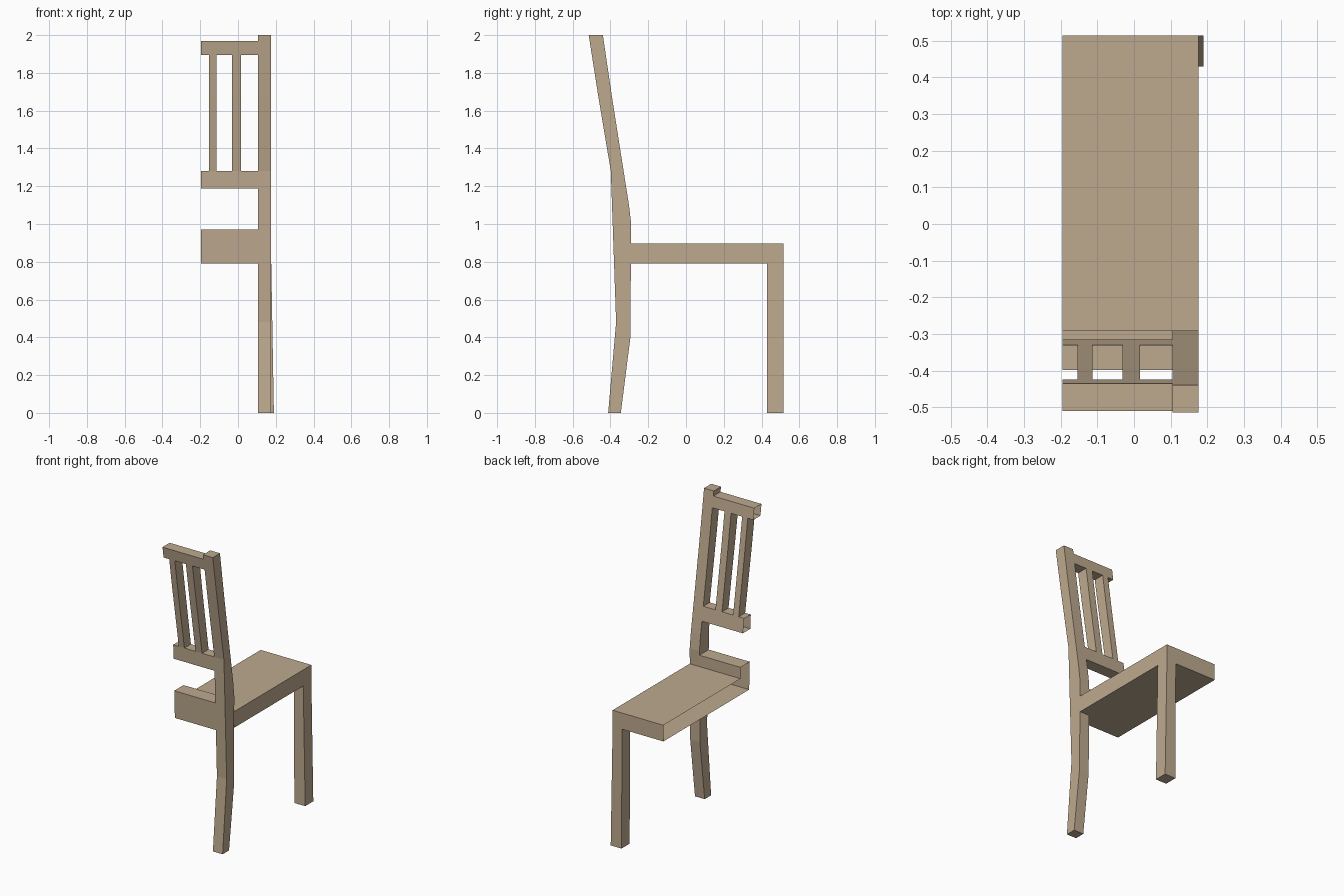
import bpy, bmesh

if "Cube" in bpy.data.objects:
    bpy.data.objects.remove(bpy.data.objects["Cube"])

wood = bpy.data.materials.new("tan wood")
wood.diffuse_color = (0.515, 0.402, 0.275, 1)
wood.use_nodes = True
wood.node_tree.nodes["Principled BSDF"].inputs["Base Color"].default_value = wood.diffuse_color

CUT = -0.195              # open cut plane of the half chair
IN, OUT = 0.105, 0.176    # inner and outer side of the back post

# Side profile of the chair back as (z, y) points: rear and seat-facing edges
REAR = [(0, -0.412), (0.48, -0.37), (1.28, -0.398), (1.68, -0.465), (2.0, -0.515)]
FACE = [(0, -0.345), (0.395, -0.295), (1.0, -0.29), (1.1, -0.302),
        (1.68, -0.393), (2.0, -0.44)]


def y_at(edge, z):
    for (za, ya), (zb, yb) in zip(edge, edge[1:]):
        if za <= z <= zb:
            return ya + (yb - ya) * (z - za) / (zb - za)


def edge_points(edge, z0, z1):
    zs = [z0] + [z for z, _ in edge if z0 < z < z1] + [z1]
    return [(y_at(edge, z), z) for z in zs]


def band(z0, z1):
    """Closed (y, z) outline of the chair back between two heights."""
    return edge_points(FACE, z0, z1) + edge_points(REAR, z0, z1)[::-1]


def extrude(name, outline, x0, x1, drop=lambda f: False, shape=None):
    """Extrude a (y, z) outline along x, leaving out faces that match drop."""
    bm = bmesh.new()
    a = [bm.verts.new((x0, y, z)) for y, z in outline]
    b = [bm.verts.new((x1, y, z)) for y, z in outline]
    bm.faces.new(a[::-1])
    bm.faces.new(b)
    n = len(a)
    for i in range(n):
        j = (i + 1) % n
        bm.faces.new((a[i], a[j], b[j], b[i]))
    bmesh.ops.recalc_face_normals(bm, faces=bm.faces)
    if shape:
        for v in bm.verts:
            shape(v)
    bm.normal_update()
    gone = [f for f in bm.faces if drop(f)]
    bmesh.ops.delete(bm, geom=gone, context='FACES')
    mesh = bpy.data.meshes.new(name)
    bm.to_mesh(mesh)
    bm.free()
    mesh.materials.append(wood)
    ob = bpy.data.objects.new(name, mesh)
    bpy.context.collection.objects.link(ob)
    return ob


def rect(y0, y1, z0, z1):
    return [(y0, z0), (y1, z0), (y1, z1), (y0, z1)]


def ends(f):
    return abs(f.normal.x) > 0.9


# Back leg and post in one bent piece
extrude("back_post", band(0, 2.0), IN, OUT)

# Seat: hollow, open at the cut and toward the rear apron
extrude("seat", rect(-0.29, 0.515, 0.79, 0.897), CUT, OUT,
        lambda f: f.normal.x < -0.9 or f.normal.y < -0.9)

# Rear apron, open at its ends and where it joins the seat
apron = [(-0.295 + 0.005, 0.79), (-0.29, 0.897), (-0.29, 0.972),
         (y_at(REAR, 0.972), 0.972), (y_at(REAR, 0.79), 0.79)]
extrude("rear_apron", apron, CUT, IN,
        lambda f: ends(f) or (f.normal.y > 0.9 and f.calc_center_median().z < 0.89))


# Front leg, flaring slightly outward to the floor
def flare(v):
    if v.co.z < 0.1:
        v.co.x += 0.014 if v.co.x > 0.15 else 0.004


extrude("front_leg", rect(0.43, 0.515, 0, 0.79), 0.107, OUT,
        lambda f: f.normal.z > 0.9, flare)

# Back rails, open at the cut
for name, z0, z1 in (("lower_rail", 1.187, 1.28), ("top_rail", 1.895, 1.968)):
    extrude(name, band(z0, z1), CUT, IN, ends)

# Slats following the bend of the back
for i, (x0, x1) in enumerate(((-0.154, -0.113), (-0.032, 0.016))):
    extrude(f"slat_{i + 1}", band(1.28, 1.895), x0, x1, lambda f: abs(f.normal.z) > 0.9)
